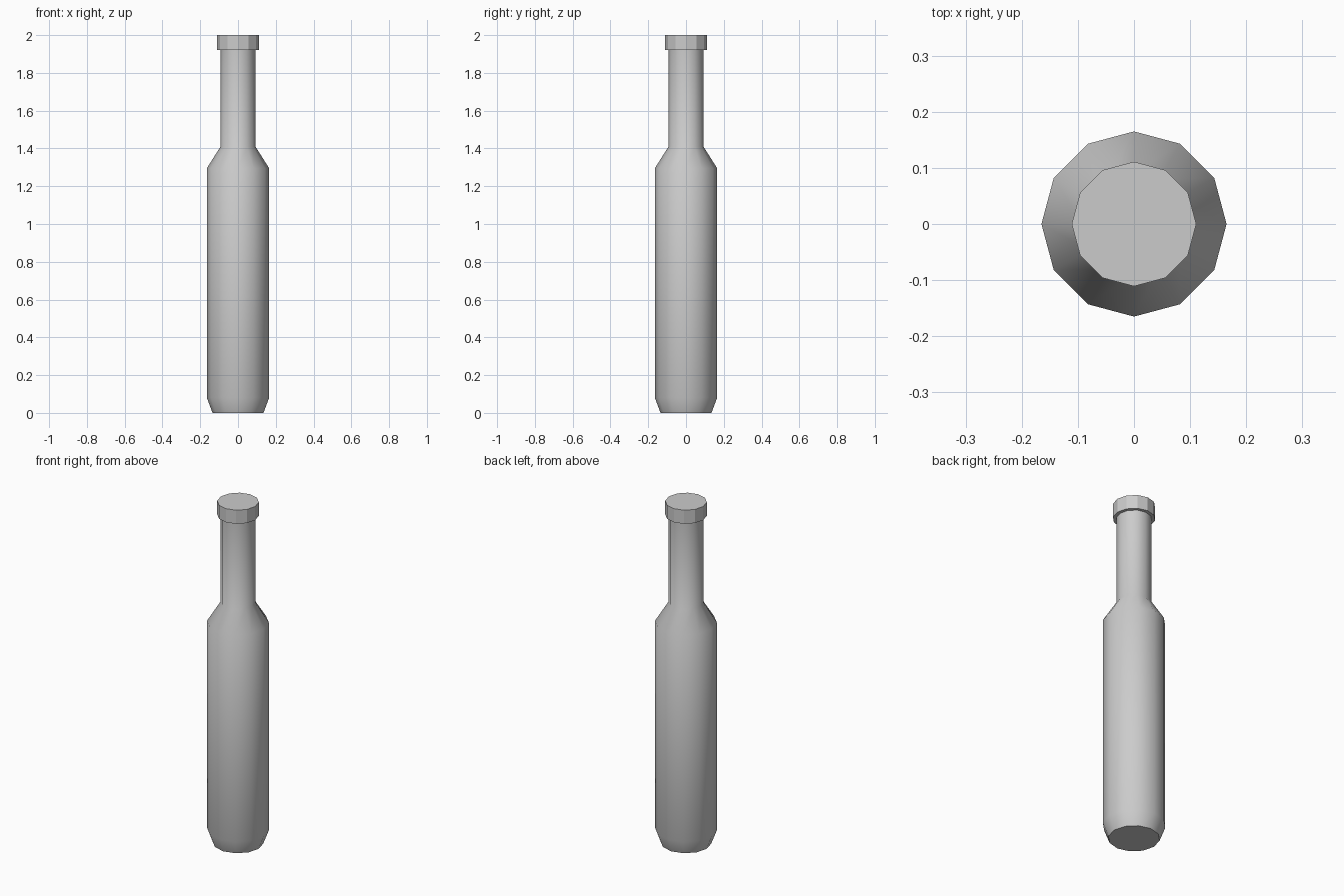
import bpy, bmesh
from math import cos, sin, tau, radians

if "Cube" in bpy.data.objects:
    bpy.data.objects.remove(bpy.data.objects["Cube"])

SIDES = 12


def lathe(name, profile, smooth_angle=None):
    """Closed solid of revolution from (radius, z) points, bottom to top."""
    bm = bmesh.new()
    rings = [[bm.verts.new((r * cos(tau * i / SIDES), r * sin(tau * i / SIDES), z))
              for i in range(SIDES)] for r, z in profile]
    for low, high in zip(rings, rings[1:]):
        for i in range(SIDES):
            j = (i + 1) % SIDES
            bm.faces.new((low[i], low[j], high[j], high[i]))
    bm.faces.new(rings[0][::-1])
    bm.faces.new(rings[-1])
    mesh = bpy.data.meshes.new(name)
    bm.to_mesh(mesh)
    bm.free()
    obj = bpy.data.objects.new(name, mesh)
    bpy.context.collection.objects.link(obj)
    if smooth_angle is not None:
        mesh.shade_smooth()
        mesh.set_sharp_from_angle(angle=radians(smooth_angle))
    return obj


# Bottle: bevelled base, straight body, sloped shoulder, long neck
lathe("bottle", [(0.135, 0), (0.165, 0.08), (0.165, 1.295),
                 (0.0925, 1.41), (0.0925, 1.92)], smooth_angle=45)

# Flat-shaded cap
lathe("cap", [(0.111, 1.92), (0.111, 2.0)])
